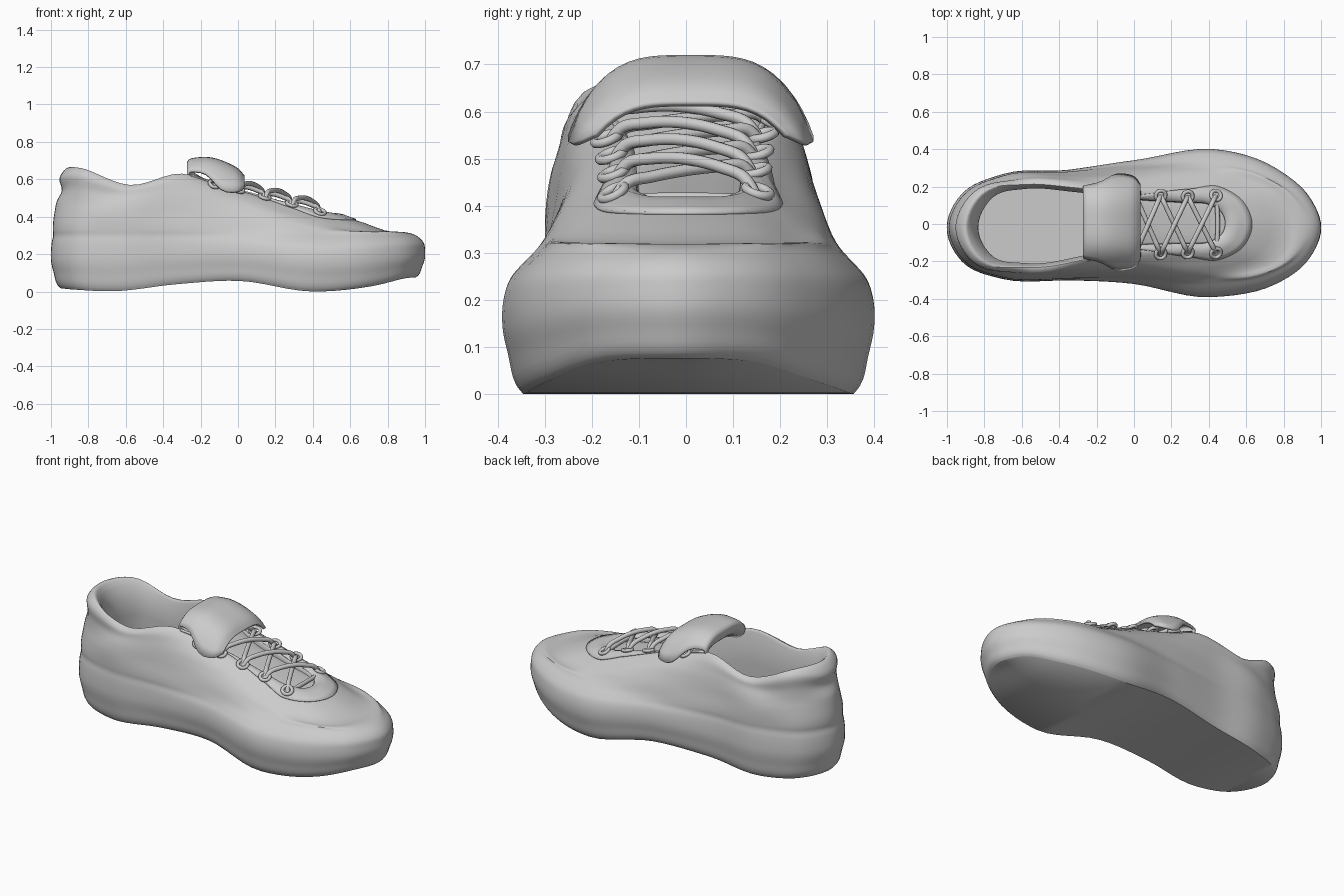
import bpy, math
from mathutils import Vector as V
from mathutils.bvhtree import BVHTree

if "Cube" in bpy.data.objects:
    bpy.data.objects.remove(bpy.data.objects["Cube"])


def spline(pts, n, closed=False):
    """Smooth curve through pts, n steps per span, tangents weighted by chord length."""
    pts = [V(p) for p in pts]
    k = len(pts)

    def tangent(i):
        if not closed and i == 0:
            return (pts[1] - pts[0]).normalized()
        if not closed and i == k - 1:
            return (pts[-1] - pts[-2]).normalized()
        a, b = pts[i] - pts[i - 1], pts[(i + 1) % k] - pts[i]
        la, lb = max(a.length, 1e-5), max(b.length, 1e-5)
        t = a / la * lb + b / lb * la
        return t.normalized() if closed else t / (la + lb)

    out = []
    for i in range(k if closed else k - 1):
        p, q = pts[i], pts[(i + 1) % k]
        d = (q - p).length
        m0, m1 = tangent(i) * d, tangent((i + 1) % k) * d
        for j in range(n):
            t = j / n
            out.append(p * (2*t**3 - 3*t*t + 1) + m0 * (t**3 - 2*t*t + t)
                       + q * (3*t*t - 2*t**3) + m1 * (t**3 - t*t))
    if not closed:
        out.append(pts[-1].copy())
    return out


def interp(table, x):
    for (x0, a), (x1, b) in zip(table, table[1:]):
        if x <= x1:
            t = max(0, (x - x0) / (x1 - x0))
            t = t * t * (3 - 2 * t)
            return a + (b - a) * t
    return table[-1][1]


def loft(name, rows, wrap=False, thick=0, angle=50):
    w = len(rows[0])
    verts = [tuple(p) for r in rows for p in r]
    faces = [(i*w + j, i*w + (j+1) % w, (i+1)*w + (j+1) % w, (i+1)*w + j)
             for i in range(len(rows) - 1) for j in range(w if wrap else w - 1)]
    me = bpy.data.meshes.new(name)
    me.from_pydata(verts, [], faces)
    ob = bpy.data.objects.new(name, me)
    bpy.context.collection.objects.link(ob)
    bpy.context.view_layer.objects.active = ob
    ob.select_set(True)
    bpy.ops.object.mode_set(mode='EDIT')
    bpy.ops.mesh.select_all(action='SELECT')
    bpy.ops.mesh.remove_doubles(threshold=1e-5)
    bpy.ops.mesh.normals_make_consistent(inside=False)
    bpy.ops.object.mode_set(mode='OBJECT')
    bpy.ops.object.shade_smooth_by_angle(angle=math.radians(angle))
    ob.select_set(False)
    if thick:
        m = ob.modifiers.new("thickness", 'SOLIDIFY')
        m.thickness, m.offset = thick, 0
    return ob, verts, faces


# Ring helper: half outline (toe to heel) mirrored, smoothed and bent to the foot shape
SHIFT = [(-1, -.02), (-.5, -.01), (0, .01), (.4, .005), (1, -.02)]


def ring(half):
    full = half + [(x, -y, z) for x, y, z in half[-2:0:-1]]
    return [V((p.x, p.y + interp(SHIFT, p.x), p.z)) for p in spline(full, 6, True)]


# Sole: one outline repeated at several heights and insets
OUTLINE = [(1, 0), (.94, .16), (.76, .308), (.42, .395), (0, .33),
           (-.35, .295), (-.7, .28), (-.92, .18), (-1, 0)]
BOTTOM = [(-1, .018), (-.85, .004), (-.58, 0), (-.15, .07), (.4, 0), (.6, .005), (1, .075)]
TOP = [(-1, .3), (-.1, .3), (.4, .275), (1, .28)]
FOREFOOT = [(-.5, 0), (.4, 1), (1, .4)]


def sole_ring(d, f, side=0, toe_d=0):
    half = []
    for x, y in OUTLINE:
        e = d + toe_d * max(0, x)
        b = interp(BOTTOM, x)
        half.append((x * (1 - e), y * (1 - 2.2 * e - side * interp(FOREFOOT, x)),
                     b + f * (interp(TOP, x) - b)))
    return ring(half)


rings = [sole_ring(*a) for a in ((.05, 0), (.035, .06), (.014, .3), (0, .52), (0, .72, .005),
                                 (.005, .88, .03), (.012, 1, .075, .01), (.01, 1.1, .125, .04))]

# Upper: side wall, facing edge, throat and collar outlines
wall = [(.885, 0, .318), (.83, .165, .32), (.64, .27, .322), (.38, .297, .33), (0, .277, .4),
        (-.35, .272, .42), (-.7, .268, .43), (-.9, .165, .43), (-.98, 0, .43)]
instep = [(.835, 0, .318), (.785, .155, .32), (.6, .25, .326), (.36, .275, .36), (0, .262, .435),
          (-.34, .265, .47), (-.68, .262, .47), (-.885, .165, .48), (-.97, 0, .48)]
facing = [(.63, 0, .381), (.59, .11, .382), (.48, .185, .388), (.3, .205, .425), (0, .225, .495),
          (-.33, .25, .54), (-.65, .25, .515), (-.87, .17, .55), (-.942, 0, .54)]
throat = [(.5, 0, .405), (.48, .07, .41), (.42, .112, .425), (.25, .125, .468), (-.02, .14, .54),
          (-.3, .215, .615), (-.6, .245, .555), (-.855, .185, .63), (-.955, 0, .605)]
rim = [(.49, 0, .397), (.47, .06, .402), (.41, .1, .416), (.25, .113, .458), (-.02, .13, .53),
       (-.3, .195, .63), (-.58, .222, .57), (-.82, .175, .655), (-.9, 0, .665)]
lining = [(x + .035 * (x < -.7), y * .94, z - .04) for x, y, z in rim]
floor = [(x * (.9 if x > 0 else .98), max(y, .08 * (y > 0)), .27) for x, y, z in lining]
upper = [ring(h) for h in (wall, instep, facing, throat, rim, lining, floor)]
rings += upper
rows = [list(r) for r in zip(*[spline(c, 4) for c in zip(*rings)])]
rows = [[V((p.x, 0, p.z)) for p in rows[0]]] + rows + [[V((p.x, 0, p.z)) for p in rows[-1]]]
body, bv, bf = loft("shoe_body", rows, True)
surface = BVHTree.FromPolygons(bv, bf)

# Facing panel laid over the throat border, tapering towards the collar
panel = []
for j in range(-29, 30):
    fine = spline([upper[k][j] for k in (1, 2, 3, 4)], 20)[20:]
    start = 28 * max(0, (abs(j) - 14) / 15)
    panel.append([fine[round(start + (40 - start) * i / 8)] + V((0, 0, .002)) for i in range(9)])
loft("lace_facing", panel, thick=.01)

# Tongue with folded flap: (x, z, half width, side drop)
stations = [(.53, .375, .1, .005), (.25, .43, .125, .01), (0, .5, .14, .015), (-.16, .585, .165, .02),
            (-.26, .66, .185, .06), (-.265, .692, .19, .06), (-.2, .712, .205, .075),
            (-.06, .683, .255, .15), (.005, .645, .235, .11), (.03, .615, .2, .065)]
paths = []
for i in range(21):
    s = i / 10 - 1
    paths.append(spline([(x, w * s + .01, z - drop * abs(s) ** 3.6) for x, z, w, drop in stations], 5))
loft("tongue", paths, thick=.014, angle=60)


# Laces and eyelets
def tube(name, pts, r):
    cu = bpy.data.curves.new(name, 'CURVE')
    cu.dimensions, cu.bevel_depth, cu.bevel_resolution, cu.use_fill_caps = '3D', r, 3, True
    pts = spline(pts, 6)
    sp = cu.splines.new('POLY')
    sp.points.add(len(pts) - 1)
    for p, c in zip(sp.points, pts):
        p.co = (*c, 1)
    sp.use_smooth = True
    bpy.context.collection.objects.link(bpy.data.objects.new(name, cu))


holes = {}
for i, (x, y) in enumerate([(.435, .15), (.285, .15), (.14, .155), (0, .165), (-.13, .185)]):
    for s in (1, -1):
        hit = surface.ray_cast(V((x, s * y, 2)), V((0, 0, -1)))
        n = hit[1] if hit[1].z > 0 else -hit[1]
        p = hit[0] + n * .011
        holes[i, s] = p
        bpy.ops.mesh.primitive_torus_add(location=p, rotation=n.to_track_quat('Z', 'Y').to_euler(),
                                         major_radius=.027, minor_radius=.01,
                                         major_segments=24, minor_segments=8)
        bpy.context.object.name = "eyelet"
        bpy.ops.object.shade_smooth()
        bpy.context.object.select_set(False)

up = V((0, 0, 1))
tube("lace_bar", [holes[0, -1] - up * .02, V((.445, -.08, .415)), V((.445, .08, .415)),
                  holes[0, 1] - up * .02], .012)
for i in range(4):
    for s in (1, -1):
        a, b = holes[i, s], holes[i + 1, -s]
        lift = .037 if s > 0 else .012
        mids = [a.lerp(b, t) + up * (.012 + lift * 4 * t * (1 - t)) for t in (.1, .26, .42, .58, .74, .9)]
        tube("lace_cross", [a - up * .02] + mids + [b - up * .02], .013)
